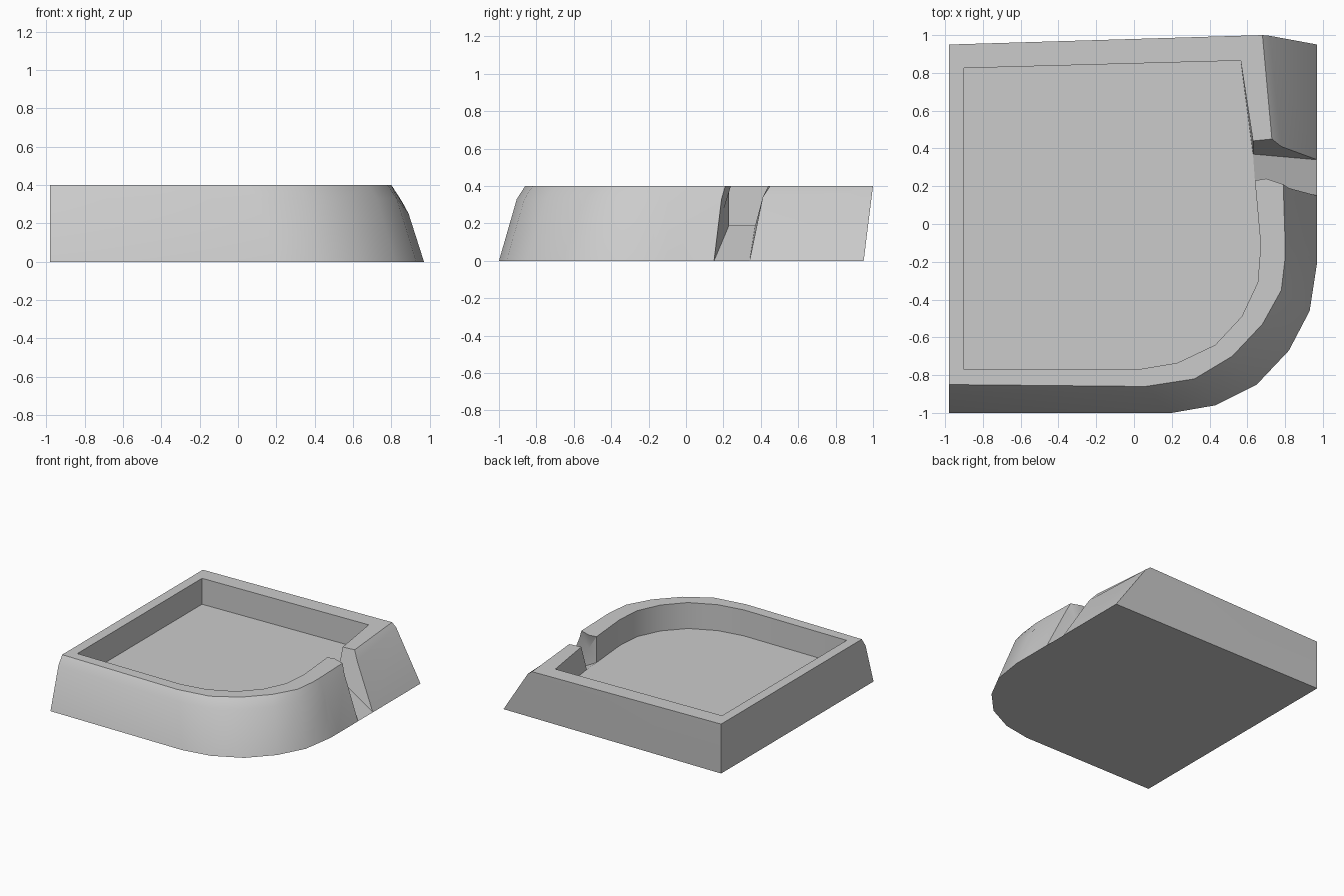
import bpy, bmesh
from mathutils import Vector

if "Cube" in bpy.data.objects:
    bpy.data.objects.remove(bpy.data.objects["Cube"])

RIM, FLOOR = 0.40, 0.19

# Wall columns from the north side of the spout, counterclockwise to its south side:
# (base xy, rim outer xy, rim inner xy, optional shoulder xyz)
columns = [
    ((0.97, 0.34), (0.73, 0.45), (0.63, 0.44), (0.78, 0.41, 0.34)),
    ((0.97, 0.95), (0.68, 1.00), (0.565, 0.865), (0.72, 0.996, 0.37)),
    ((-0.98, 0.95), (-0.98, 0.95), (-0.90, 0.825), None),
    ((-0.98, -1.0), (-0.98, -0.85), (-0.90, -0.77), None),
    ((0.20, -1.0), (0.06, -0.86), (0.02, -0.77), None),
    ((0.43, -0.96), (0.32, -0.82), (0.23, -0.735), None),
    ((0.65, -0.85), (0.52, -0.70), (0.43, -0.64), None),
    ((0.82, -0.67), (0.68, -0.53), (0.57, -0.49), None),
    ((0.93, -0.46), (0.78, -0.35), (0.655, -0.31), None),
    ((0.97, -0.20), (0.80, -0.18), (0.67, -0.12), (0.89, -0.155, 0.25)),
    ((0.97, -0.10), (0.80, -0.10), (0.668, -0.08), (0.855, -0.10, 0.315)),
    ((0.97, 0.15), (0.79, 0.21), (0.64, 0.23), (0.82, 0.19, 0.33)),
]

bm = bmesh.new()
rows = []
for i, (b, t, n, mid) in enumerate(columns):
    base, top = Vector((*b, 0)), Vector((*t, RIM))
    if mid is None:
        mid = base.lerp(top, 0.68)
        mid.z = 0.33
    floor_y = 0.37 if i == 0 else n[1]
    pts = [base, mid, top, (*n, RIM), (n[0], floor_y, FLOOR)]
    rows.append([bm.verts.new(p) for p in pts])

# Outer wall, shoulder, rim and inner wall
for a, b in zip(rows, rows[1:]):
    for k in range(4):
        bm.faces.new((a[k], b[k], b[k + 1], a[k + 1]))

# Basin floor, underside, spout cheeks and spout ramp
bm.faces.new([r[4] for r in rows])
bm.faces.new([r[0] for r in reversed(rows)])
first, last = rows[0], rows[-1]
bm.faces.new(first)
crest = bm.verts.new((0.70, 0.24, RIM))
bm.faces.new((last[2], crest, last[3]))
inset = bm.verts.new((0.73, 0.20, 0.27))
loop = [last[0], last[1], last[2], crest, last[3], last[4]]
for a, b in zip(loop, loop[1:] + loop[:1]):
    bm.faces.new((b, a, inset))
bm.faces.new((last[0], first[0], first[4], last[4]))

bmesh.ops.recalc_face_normals(bm, faces=bm.faces)
mesh = bpy.data.meshes.new("basin")
bm.to_mesh(mesh)
bm.free()
basin = bpy.data.objects.new("walled_basin", mesh)
bpy.context.collection.objects.link(basin)
bpy.context.view_layer.objects.active = basin
basin.select_set(True)
bpy.ops.object.shade_smooth_by_angle(angle=0.5)
